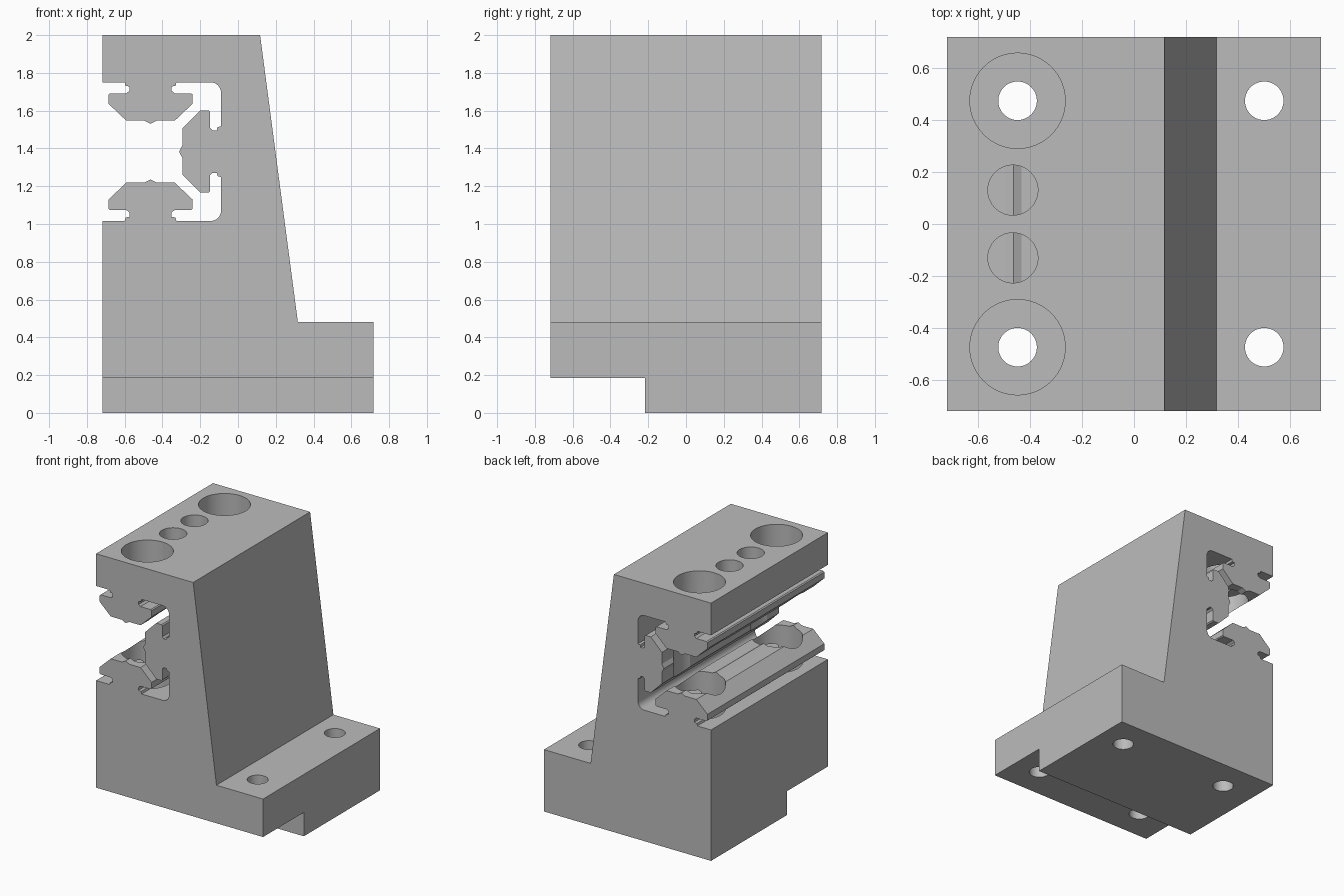
import bpy
import bmesh
import math

cube = bpy.data.objects.get("Cube")
if cube:
    bpy.data.objects.remove(cube, do_unlink=True)

HALF = 0.717      # half width and half depth
MID_Z = 1.383     # symmetry height of the rail slot
RAIL_X = -0.463   # centre of the upper and lower rails

grey = bpy.data.materials.new("plain grey")
grey.use_nodes = True
COLOUR = (0.5, 0.5, 0.5, 1)
grey.diffuse_color = COLOUR
grey.node_tree.nodes["Principled BSDF"].inputs["Base Color"].default_value = COLOUR


def make_object(name, bm):
    bmesh.ops.recalc_face_normals(bm, faces=bm.faces)
    mesh = bpy.data.meshes.new(name)
    bm.to_mesh(mesh)
    bm.free()
    mesh.materials.append(grey)
    obj = bpy.data.objects.new(name, mesh)
    bpy.context.collection.objects.link(obj)
    return obj


def cylinder(name, x, y, radius, low, high):
    bm = bmesh.new()
    bmesh.ops.create_cone(bm, cap_ends=True, segments=64, radius1=radius,
                          radius2=radius, depth=high - low)
    bmesh.ops.translate(bm, verts=bm.verts, vec=(x, y, (low + high) / 2))
    return make_object(name, bm)


# Upper rail: right half of its section, mirrored to the left
rail_half = [(0.032, 1.547), (0.128, 1.547), (0.223, 1.637), (0.223, 1.685),
             (0.215, 1.692), (0.128, 1.692), (0.112, 1.705), (0.112, 1.728),
             (0.132, 1.732), (0.137, 1.75)]
rail = [(RAIL_X - x, z) for x, z in reversed(rail_half)]
rail += [(RAIL_X, 1.53)]
rail += [(RAIL_X + x, z) for x, z in rail_half]

# Rounded inner corner of the slot
corner = []
for i in range(9):
    a = math.pi / 2 * (1 - i / 8)
    corner.append((-0.145 + 0.055 * math.cos(a), 1.695 + 0.055 * math.sin(a)))

# Upper half of the side rail
side_rail = [(-0.09, 1.517), (-0.108, 1.513), (-0.112, 1.495), (-0.135, 1.495),
             (-0.147, 1.508), (-0.147, 1.592), (-0.155, 1.6), (-0.2, 1.6),
             (-0.295, 1.505), (-0.295, 1.415)]

upper = [(-HALF, 1.75)] + rail + corner + side_rail
lower = [(x, 2 * MID_Z - z) for x, z in reversed(upper)]
outline = [(-HALF, 0), (HALF, 0), (HALF, 0.48), (0.317, 0.48), (0.117, 2), (-HALF, 2)]
outline += upper + [(-0.312, MID_Z)] + lower

# Bracket body swept from front to back
bm = bmesh.new()
face = bm.faces.new([bm.verts.new((x, -HALF, z)) for x, z in outline])
swept = bmesh.ops.extrude_face_region(bm, geom=[face])
bmesh.ops.translate(bm, vec=(0, 2 * HALF, 0),
                    verts=[g for g in swept["geom"] if isinstance(g, bmesh.types.BMVert)])
body = make_object("bracket_body", bm)

# Step under the front edge
bm = bmesh.new()
bmesh.ops.create_cube(bm, size=1)
bmesh.ops.scale(bm, verts=bm.verts, vec=(2, 1, 0.37))
bmesh.ops.translate(bm, verts=bm.verts, vec=(0, -0.717, 0))
cutters = [make_object("step_cutter", bm)]

# Bolt holes, deep counterbores and the small access holes
for s in (-1, 1):
    cutters += [
        cylinder("foot_hole_cutter", 0.5, s * 0.473, 0.074, -0.1, 0.7),
        cylinder("bolt_hole_cutter", -0.447, s * 0.473, 0.074, -0.1, 0.6),
        cylinder("counterbore_cutter", -0.447, s * 0.473, 0.183, 0.48, 2.1),
        cylinder("access_hole_cutter", -0.465, s * 0.13, 0.096, 1.45, 2.1),
    ]

for cutter in cutters:
    cutter.hide_render = True
    cut = body.modifiers.new(cutter.name, "BOOLEAN")
    cut.operation = "DIFFERENCE"
    cut.solver = "EXACT"
    cut.object = cutter

# Bake the cuts and drop the cutters
graph = bpy.context.evaluated_depsgraph_get()
baked = bpy.data.meshes.new_from_object(body.evaluated_get(graph))
body.modifiers.clear()
body.data = baked
baked.materials.clear()
baked.materials.append(grey)
for poly in baked.polygons:
    poly.material_index = 0
for cutter in cutters:
    bpy.data.objects.remove(cutter, do_unlink=True)

# Smooth bores, crisp edges
bpy.ops.object.select_all(action="DESELECT")
body.select_set(True)
bpy.context.view_layer.objects.active = body
bpy.ops.object.shade_smooth_by_angle(angle=math.radians(20))
